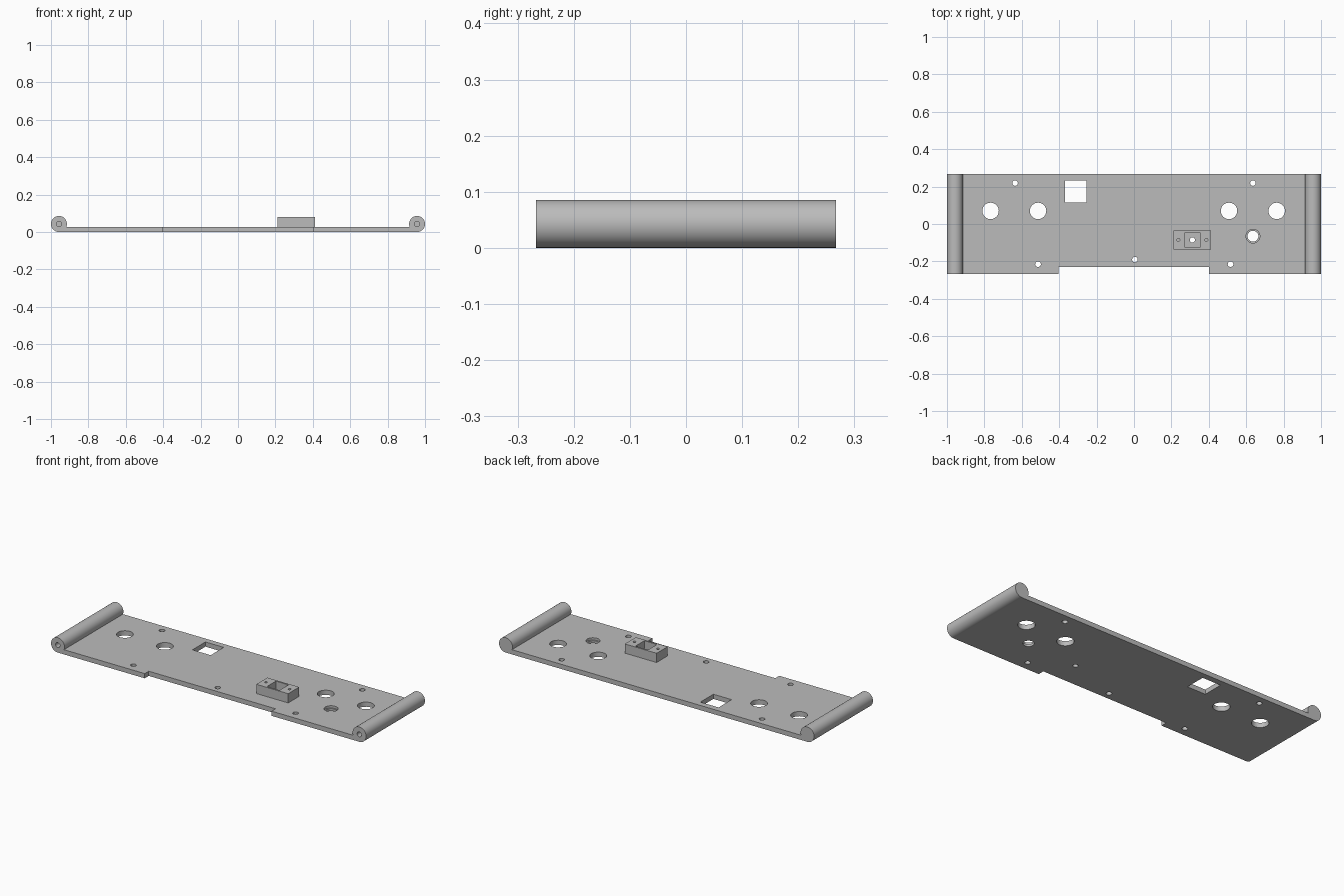
import bpy, bmesh, math
from mathutils import Matrix

if "Cube" in bpy.data.objects:
    bpy.data.objects.remove(bpy.data.objects["Cube"])

R = 0.0427          # end roll radius
T = 0.027           # plate thickness
D = 0.267           # half depth
BX, BY = 0.312, -0.085   # mounting block centre

grey = bpy.data.materials.new("grey")
grey.diffuse_color = (0.5, 0.5, 0.5, 1)
grey.use_nodes = True
grey.node_tree.nodes["Principled BSDF"].inputs["Base Color"].default_value = grey.diffuse_color


def make(name, bm):
    bmesh.ops.recalc_face_normals(bm, faces=bm.faces)
    me = bpy.data.meshes.new(name)
    bm.to_mesh(me)
    bm.free()
    ob = bpy.data.objects.new(name, me)
    me.materials.append(grey)
    bpy.context.collection.objects.link(ob)
    return ob


def box(name, x0, x1, y0, y1, z0, z1):
    bm = bmesh.new()
    m = Matrix.Translation(((x0 + x1) / 2, (y0 + y1) / 2, (z0 + z1) / 2))
    bmesh.ops.create_cube(bm, size=1, matrix=m @ Matrix.Diagonal((x1 - x0, y1 - y0, z1 - z0, 1)))
    return make(name, bm)


def rod(name, loc, r, length, rot=Matrix()):
    bm = bmesh.new()
    bmesh.ops.create_cone(bm, cap_ends=True, segments=32, radius1=r, radius2=r,
                          depth=length, matrix=Matrix.Translation(loc) @ rot)
    return make(name, bm)


def cut(ob, cutter):
    mod = ob.modifiers.new("cut", 'BOOLEAN')
    mod.operation, mod.solver, mod.object = 'DIFFERENCE', 'EXACT', cutter
    bpy.context.view_layer.objects.active = ob
    bpy.ops.object.modifier_apply(modifier=mod.name)
    bpy.data.objects.remove(cutter)


def hole(ob, x, y, r, z0=-0.1, z1=0.2):
    cut(ob, rod("cutter", (x, y, (z0 + z1) / 2), r, z1 - z0))


# Plate with a roll along each end: one profile pulled along y
a0, a1 = -math.pi / 2, math.pi + math.asin((R - T) / R)
n = 48
arc = [(1 - R + R * math.cos(a0 + (a1 - a0) * i / n),
        R + R * math.sin(a0 + (a1 - a0) * i / n)) for i in range(n + 1)]
profile = arc + [(-x, z) for x, z in reversed(arc)]
bm = bmesh.new()
face = bm.faces.new([bm.verts.new((x, -D, z)) for x, z in profile])
ext = bmesh.ops.extrude_face_region(bm, geom=[face])
bmesh.ops.translate(bm, vec=(0, 2 * D, 0),
                    verts=[v for v in ext["geom"] if isinstance(v, bmesh.types.BMVert)])
plate = make("base_plate", bm)

# Front notch and square window
cut(plate, box("cutter", -0.405, 0.4, -0.4, -0.231, -0.1, 0.2))
cut(plate, box("cutter", -0.37, -0.254, 0.115, 0.233, -0.1, 0.2))

# Large round holes
for x in (-0.767, -0.513, 0.508, 0.763):
    hole(plate, x, 0.07, 0.044)
# Screw holes
for x, y in ((-0.636, 0.219), (0.636, 0.219), (-0.513, -0.215), (0.516, -0.215), (0.005, -0.19)):
    hole(plate, x, y, 0.015)
# Stepped hole
hole(plate, 0.636, -0.065, 0.037, T * 0.5, 0.2)
hole(plate, 0.636, -0.065, 0.029)
# Hole under the block pocket
hole(plate, BX, BY, 0.014)
# Pilot holes in the front ends of the rolls
for s in (-1, 1):
    cut(plate, rod("cutter", (s * (1 - R), -D, R), 0.014, 0.2, Matrix.Rotation(math.pi / 2, 4, 'X')))

# Mounting block with open pocket and two screw holes
block = box("mounting_block", BX - 0.101, BX + 0.101, BY - 0.05, BY + 0.05, T, 0.08)
cut(block, box("cutter", BX - 0.04, BX + 0.04, BY - 0.04, BY + 0.04, 0, 0.2))
for s in (-1, 1):
    hole(block, BX + s * 0.075, BY, 0.008, 0.04, 0.2)

# Smooth round walls, sharp edges
for ob in (plate, block):
    bpy.ops.object.select_all(action='DESELECT')
    ob.select_set(True)
    bpy.context.view_layer.objects.active = ob
    bpy.ops.object.shade_smooth_by_angle(angle=math.radians(30))
